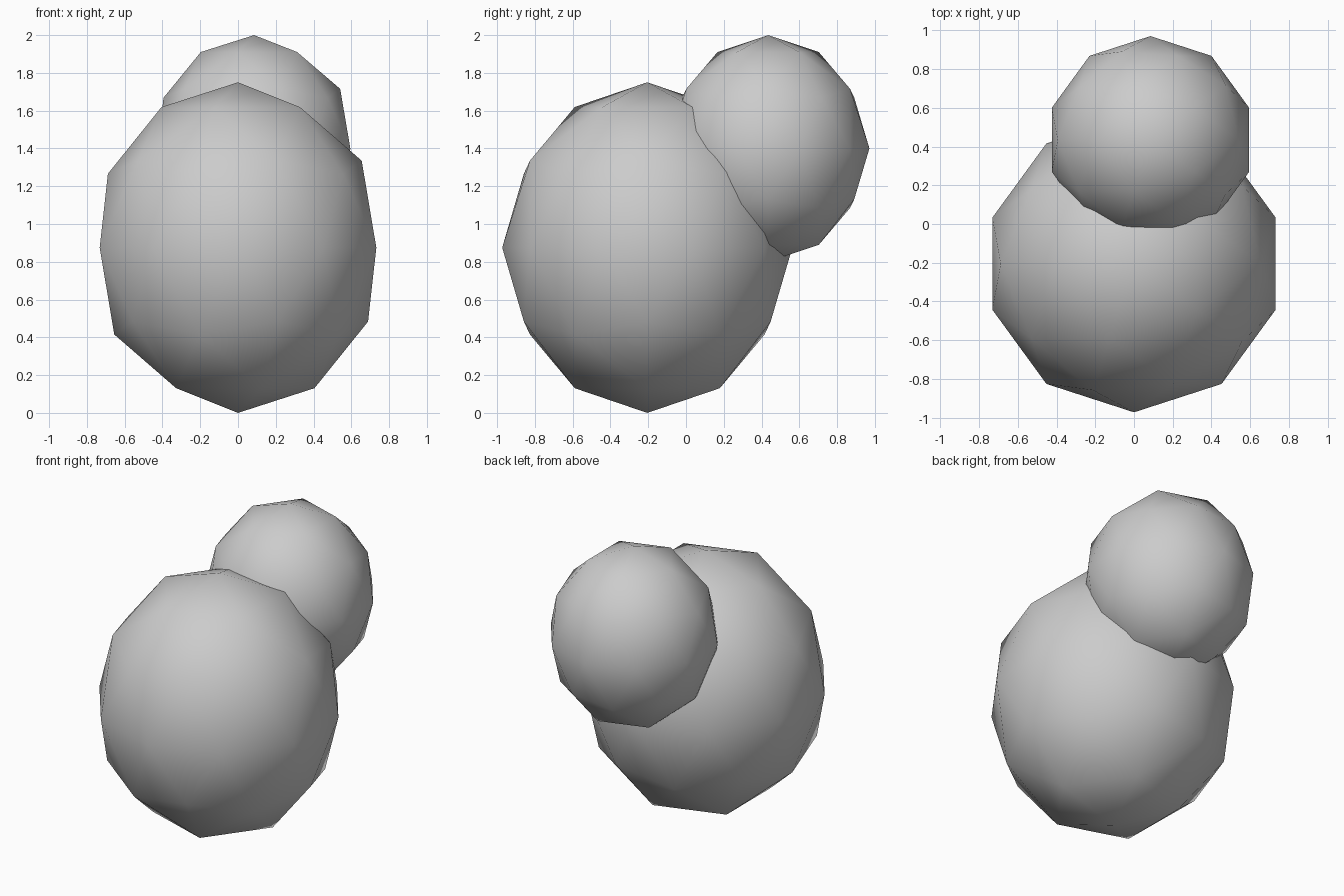
import bpy, math

if "Cube" in bpy.data.objects:
    bpy.data.objects.remove(bpy.data.objects["Cube"])


def blob(name, center, radii):
    """Low-poly, smooth-shaded icosphere stretched to an ellipsoid."""
    bpy.ops.mesh.primitive_ico_sphere_add(subdivisions=2, radius=1)
    obj = bpy.context.object
    obj.name = name
    obj.location = center
    obj.scale = radii
    obj.rotation_euler = (0, 0, math.pi)
    bpy.ops.object.transform_apply(location=False, rotation=True, scale=True)
    bpy.ops.object.shade_smooth()
    return obj


# Large lower lobe
blob("large_lobe", (0, -0.205, 0.875), (0.77, 0.768, 0.875))
# Small lobe, raised and set behind
blob("small_lobe", (0.085, 0.435, 1.40), (0.536, 0.536, 0.60))
